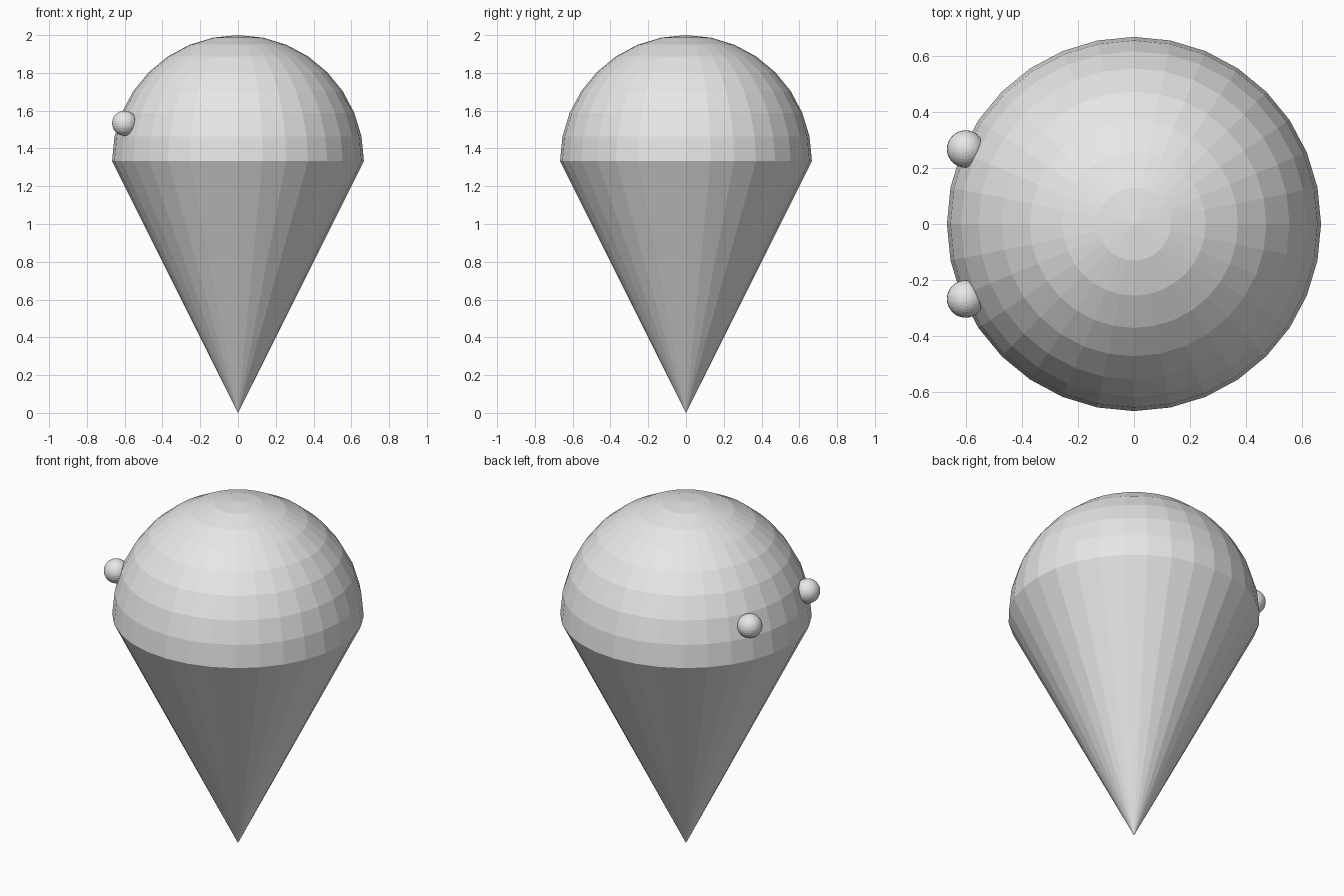
import bpy, bmesh
from mathutils import Matrix

if "Cube" in bpy.data.objects:
    bpy.data.objects.remove(bpy.data.objects["Cube"])

R = 2 / 3            # dome radius
RIM = 4 / 3          # height where cone meets dome
SEG, RINGS = 32, 16

grey = bpy.data.materials.new("plain_grey")
grey.diffuse_color = (0.8, 0.8, 0.8, 1)
grey.use_nodes = True
grey.node_tree.nodes["Principled BSDF"].inputs["Base Color"].default_value = grey.diffuse_color


def add_object(name, bm):
    bmesh.ops.recalc_face_normals(bm, faces=bm.faces)
    mesh = bpy.data.meshes.new(name)
    bm.to_mesh(mesh)
    bm.free()
    mesh.materials.append(grey)
    obj = bpy.data.objects.new(name, mesh)
    bpy.context.collection.objects.link(obj)
    return obj


def sphere(radius, centre):
    bm = bmesh.new()
    bmesh.ops.create_uvsphere(bm, u_segments=SEG, v_segments=RINGS, radius=radius,
                              matrix=Matrix.Translation(centre))
    return bm


# cone standing on its tip, open at the rim
bm = bmesh.new()
bmesh.ops.create_cone(bm, cap_ends=False, segments=SEG, radius1=0, radius2=R,
                      depth=RIM, matrix=Matrix.Translation((0, 0, RIM / 2)))
bmesh.ops.remove_doubles(bm, verts=bm.verts, dist=1e-5)
add_object("cone_body", bm)

# upper half of a faceted sphere
bm = sphere(R, (0, 0, RIM))
bmesh.ops.delete(bm, geom=[v for v in bm.verts if v.co.z < RIM - 1e-4], context='VERTS')
add_object("dome_head", bm)

# pair of small eyes on the -x side
for side, y in (("left", -0.267), ("right", 0.267)):
    add_object(side + "_eye", sphere(R / 10, (-0.6, y, 1.533)))
